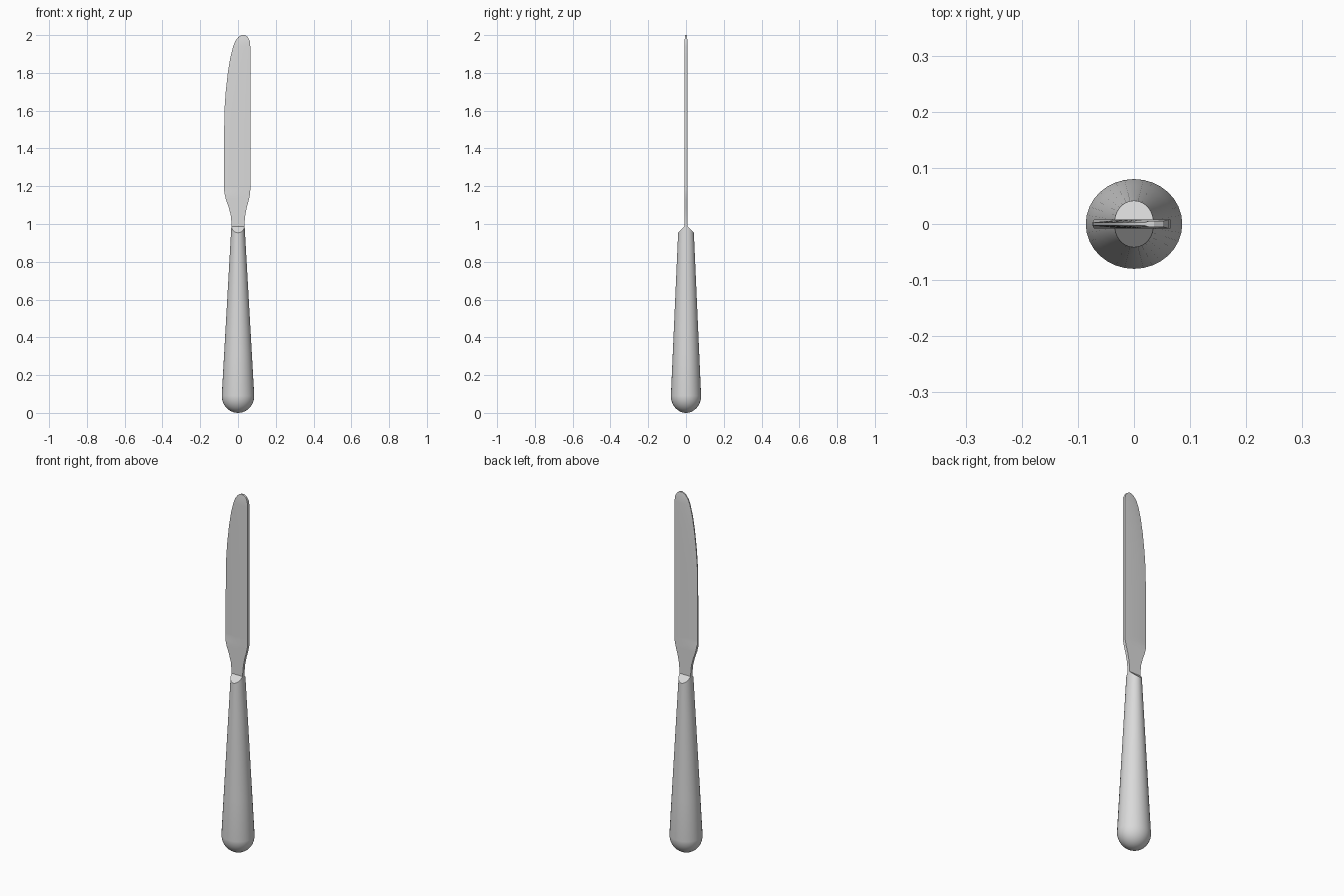
import bpy
import bmesh
from math import sin, cos, pi, radians
from mathutils import Vector

default_cube = bpy.data.objects.get("Cube")
if default_cube:
    bpy.data.objects.remove(default_cube, do_unlink=True)

# One plain metal colour
steel = bpy.data.materials.new("brushed steel grey")
steel.use_nodes = True
colour = (0.7, 0.7, 0.7, 1)
steel.diffuse_color = colour
steel.node_tree.nodes["Principled BSDF"].inputs["Base Color"].default_value = colour


def loft(rings):
    """Skin a stack of equal point loops and cap both ends."""
    bm = bmesh.new()
    loops = [[bm.verts.new(point) for point in ring] for ring in rings]
    count = len(loops[0])
    for lower, upper in zip(loops, loops[1:]):
        for i in range(count):
            j = (i + 1) % count
            bm.faces.new((lower[i], lower[j], upper[j], upper[i]))
    bm.faces.new(loops[0][::-1])
    bm.faces.new(loops[-1])
    return bm


def finish(bm, name, angle):
    """Turn the bmesh into a named, shaded object."""
    bmesh.ops.recalc_face_normals(bm, faces=bm.faces[:])
    mesh = bpy.data.meshes.new(name)
    bm.to_mesh(mesh)
    bm.free()
    mesh.materials.append(steel)
    obj = bpy.data.objects.new(name, mesh)
    bpy.context.collection.objects.link(obj)
    bpy.ops.object.select_all(action='DESELECT')
    obj.select_set(True)
    bpy.context.view_layer.objects.active = obj
    bpy.ops.object.shade_smooth_by_angle(angle=radians(angle))
    return obj


def ellipse(rx, ry, z, sides=32):
    angles = [2 * pi * i / sides for i in range(sides)]
    return [(rx * cos(a), ry * sin(a), z) for a in angles]


# Handle: rounded butt, then a straight taper
butt_x, butt_y, butt_z = 0.086, 0.08, 0.09
neck_x, neck_y, neck_z = 0.035, 0.04, 0.99
steps = 9
rings = []
for i in range(steps):
    a = pi / 2 * (i + 0.3) / steps
    rings.append(ellipse(butt_x * sin(a), butt_y * sin(a), butt_z * (1 - cos(a))))
for i in range(5):
    f = i / 4
    rings.append(ellipse(butt_x + (neck_x - butt_x) * f,
                         butt_y + (neck_y - butt_y) * f,
                         butt_z + (neck_z - butt_z) * f))
handle = loft(rings)

# Sloping shoulders cut on the front and back of the handle top
for side in (-1, 1):
    cut = bmesh.ops.bisect_plane(
        handle, geom=handle.verts[:] + handle.edges[:] + handle.faces[:],
        plane_co=Vector((0, side * neck_y, 0.955)),
        plane_no=Vector((0, side, 1)), clear_outer=True)
    rim = [e for e in cut["geom_cut"] if isinstance(e, bmesh.types.BMEdge)]
    bmesh.ops.holes_fill(handle, edges=rim, sides=0)
finish(handle, "handle", 35)

# Blade outline: height, cutting edge x, spine x
outline = [
    (0.96, -0.034, 0.034), (1.01, -0.035, 0.035), (1.05, -0.039, 0.039),
    (1.09, -0.050, 0.047), (1.13, -0.064, 0.058), (1.16, -0.071, 0.064),
    (1.18, -0.074, 0.065), (1.2, -0.074, 0.065), (1.4, -0.074, 0.065),
    (1.6, -0.072, 0.065), (1.7, -0.065, 0.065), (1.8, -0.054, 0.065),
    (1.88, -0.041, 0.065), (1.94, -0.026, 0.065), (1.97, -0.014, 0.062),
    (1.99, 0.002, 0.052), (2.0, 0.020, 0.036),
]


def blade_section(z, edge, spine):
    """Six-point section, thinned along the cutting edge above the shoulder."""
    thick = 0.008 if z < 1.99 else 0.005
    thin = thick if z < 1.17 else 0.003
    ridge = edge + 0.4 * (spine - edge)
    front = [(edge, -thin, z), (ridge, -thick, z), (spine, -thick, z)]
    back = [(x, -y, z) for x, y, z in reversed(front)]
    return front + back


finish(loft([blade_section(*row) for row in outline]), "blade", 30)
